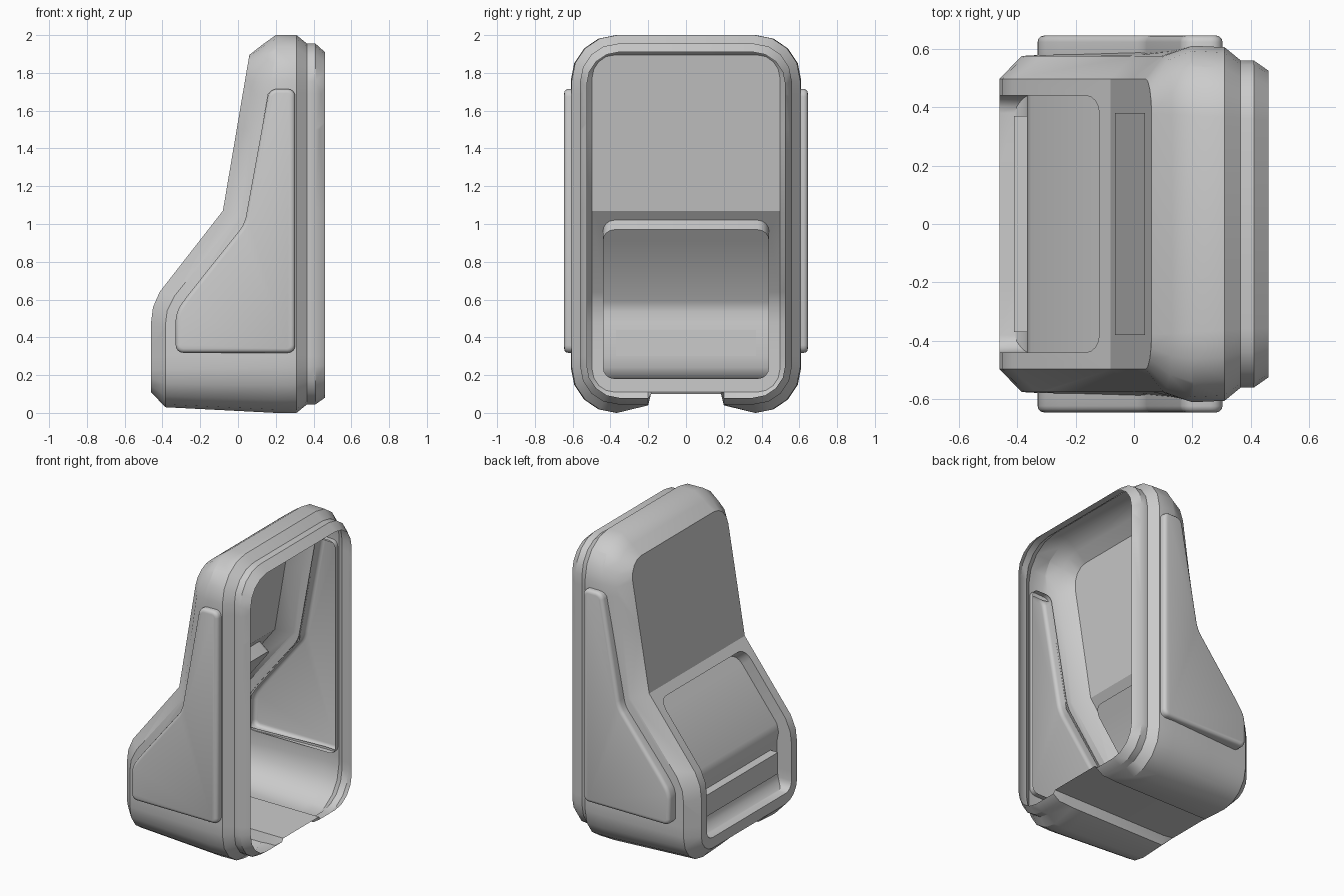
import bpy, bmesh, math

if "Cube" in bpy.data.objects:
    bpy.data.objects.remove(bpy.data.objects["Cube"])

SEG = 4


def interp(table):
    """Piecewise linear x = f(z)."""
    def f(z):
        if z <= table[0][0]:
            return table[0][1]
        for (a, xa), (b, xb) in zip(table, table[1:]):
            if z <= b:
                return xa + (xb - xa) * (z - a) / (b - a)
        return table[-1][1]
    return f


def loop(hw, z0, z1, r0, r1, zs, xf):
    """Rounded rectangle in y/z, bent in x by xf(z), with a channel at the bottom."""
    half = [(0.185, max(z0, 0.10)), (0.2, max(z0, 0.04))]
    for i in range(SEG + 1):
        a = -math.pi / 2 + math.pi / 2 * i / SEG
        half.append((hw - r0 + r0 * math.cos(a), z0 + r0 + r0 * math.sin(a)))
    half += [(hw, z) for z in zs]
    for i in range(SEG + 1):
        a = math.pi / 2 * i / SEG
        half.append((hw - r1 + r1 * math.cos(a), z1 - r1 + r1 * math.sin(a)))
    full = half + [(-y, z) for y, z in reversed(half)]
    return [(xf(z), y, z) for y, z in full]


def bridge(bm, a, b):
    n = len(a)
    for i in range(n):
        j = (i + 1) % n
        bm.faces.new((a[i], a[j], b[j], b[i]))


def add(bm, pts):
    return [bm.verts.new(p) for p in pts]


def finish(bm, name, angle=35):
    bmesh.ops.recalc_face_normals(bm, faces=bm.faces)
    me = bpy.data.meshes.new(name)
    bm.to_mesh(me)
    bm.free()
    ob = bpy.data.objects.new(name, me)
    bpy.context.collection.objects.link(ob)
    bpy.ops.object.select_all(action='DESELECT')
    ob.select_set(True)
    bpy.context.view_layer.objects.active = ob
    bpy.ops.object.shade_smooth_by_angle(angle=math.radians(angle))
    return ob


# Front face profile and the chamfer line behind it
front = interp([(0.11, -0.46), (0.48, -0.46), (0.56, -0.45), (0.64, -0.415),
                (1.07, -0.08), (1.895, 0.06)])
chamfer = interp([(0.03, -0.385), (0.46, -0.385), (0.54, -0.375), (0.62, -0.335),
                  (1.04, 0.0), (1.95, 0.13)])
LOW = [0.3, 0.48, 0.56, 0.64]
ZS = LOW + [1.07, 1.5]
ZC = [0.3, 0.46, 0.54, 0.62, 1.04, 1.5]

# Side pad outline (x, z)
PAD = [(-0.33, 0.318), (-0.33, 0.53), (-0.28, 0.605), (0.035, 1.0),
       (0.165, 1.715), (0.303, 1.715), (0.303, 0.318)]


def inside(x, z, poly):
    hit = False
    for (x1, z1), (x2, z2) in zip(poly, poly[1:] + poly[:1]):
        if (z1 > z) != (z2 > z) and x < x1 + (x2 - x1) * (z - z1) / (z2 - z1):
            hit = not hit
    return hit


# Outer shell: open sheet from the rear rim to the front face edge
bm = bmesh.new()
rings = [
    loop(0.525, 0.08, 1.91, 0.17, 0.17, ZS, lambda z: 0.46),
    loop(0.56, 0.045, 1.955, 0.2, 0.2, ZS, lambda z: 0.41),
    loop(0.56, 0.045, 1.955, 0.2, 0.2, ZS, lambda z: 0.365),
    loop(0.605, 0.0, 2.0, 0.24, 0.24, ZS, lambda z: 0.31),
    loop(0.61, 0.0, 2.0, 0.24, 0.24, ZS, lambda z: 0.2),
    loop(0.575, 0.03, 1.95, 0.2, 0.2, ZC, chamfer),
    loop(0.497, 0.11, 1.895, 0.12, 0.12, ZS, front),
]
vs = [add(bm, r) for r in rings]
for a, b in zip(vs, vs[1:]):
    bridge(bm, a, b)
# Open the side walls behind the pads
cut = [(0.0 + (x - 0.05) * 0.95 + 0.05, 0.8 + (z - 0.8) * 0.97) for x, z in PAD]
for (x1, z1), (x2, z2) in zip(cut, cut[1:] + cut[:1]):
    faces = [f for f in bm.faces if abs(f.calc_center_median().y) > 0.54]
    geom = faces + list({e for f in faces for e in f.edges}) + list({v for f in faces for v in f.verts})
    bmesh.ops.bisect_plane(bm, geom=geom, dist=1e-5, plane_co=(x1, 0, z1),
                           plane_no=(z2 - z1, 0, x1 - x2))
gone = []
for f in bm.faces:
    c = f.calc_center_median()
    if abs(c.y) > 0.54 and inside(c.x, c.z, cut):
        gone.append(f)
bmesh.ops.delete(bm, geom=gone, context='FACES')
finish(bm, "outer_shell")

# Upper front panel
bm = bmesh.new()
bm.faces.new(add(bm, [p for p in rings[-1] if p[2] > 1.069]))
finish(bm, "upper_panel")

# Thin flush screen on the upper panel
bm = bmesh.new()
bm.faces.new(add(bm, [(front(z) - 0.003, y, z) for y, z in
                      ((-0.38, 1.18), (0.38, 1.18), (0.38, 1.78), (-0.38, 1.78))]))
finish(bm, "screen")


# Lower front panel with a recessed bay
def sink(p):
    x, y, z = p
    t = min(max((z - 0.48) / 0.16, 0), 1)
    dx, dz = 0.105 + (0.063 - 0.105) * t, -0.05 * t
    if z < 0.28:
        dx *= math.sqrt(1 - 0.75 * ((0.28 - z) / 0.1) ** 2)
    return (x + dx, y, z + dz)


bm = bmesh.new()
edge = add(bm, loop(0.497, 0.11, 1.07, 0.12, 0.001, LOW, front))
hole_pts = loop(0.44, 0.18, 1.02, 0.06, 0.06, LOW, front)
hole = add(bm, hole_pts)
floor = add(bm, [sink(p) for p in hole_pts])
bridge(bm, edge, hole)
bridge(bm, hole, floor)
n = len(floor)
for i in range(n // 2 - 1):
    bm.faces.new((floor[i], floor[i + 1], floor[n - 2 - i], floor[n - 1 - i]))
finish(bm, "lower_panel")

# Raised bar in the bay
bm = bmesh.new()
bmesh.ops.create_cube(bm, size=1)
for v in bm.verts:
    v.co = (-0.381 + v.co.x * 0.058, v.co.y * 0.74, 0.37 + v.co.z * 0.14)
finish(bm, "bay_bar")

# Raised side pads
for side, name in ((1, "side_pad_left"), (-1, "side_pad_right")):
    bm = bmesh.new()
    base = 0.575
    bm.faces.new(add(bm, [(x, base * side, z) for x, z in PAD]))
    bmesh.ops.bevel(bm, geom=bm.verts[:], offset=0.04, segments=4, profile=0.5,
                    affect='VERTICES')
    ext = bmesh.ops.extrude_face_region(bm, geom=bm.faces[:])
    for v in [g for g in ext['geom'] if isinstance(g, bmesh.types.BMVert)]:
        v.co.y = 0.645 * side
    back = [f for f in bm.faces if all(abs(v.co.y) < 0.6 for v in f.verts)]
    if back:
        bmesh.ops.delete(bm, geom=back, context='FACES')
    rim = [e for e in bm.edges if all(abs(v.co.y) > 0.64 for v in e.verts)]
    bmesh.ops.bevel(bm, geom=rim, offset=0.022, segments=3, profile=0.5, affect='EDGES')
    finish(bm, name)
